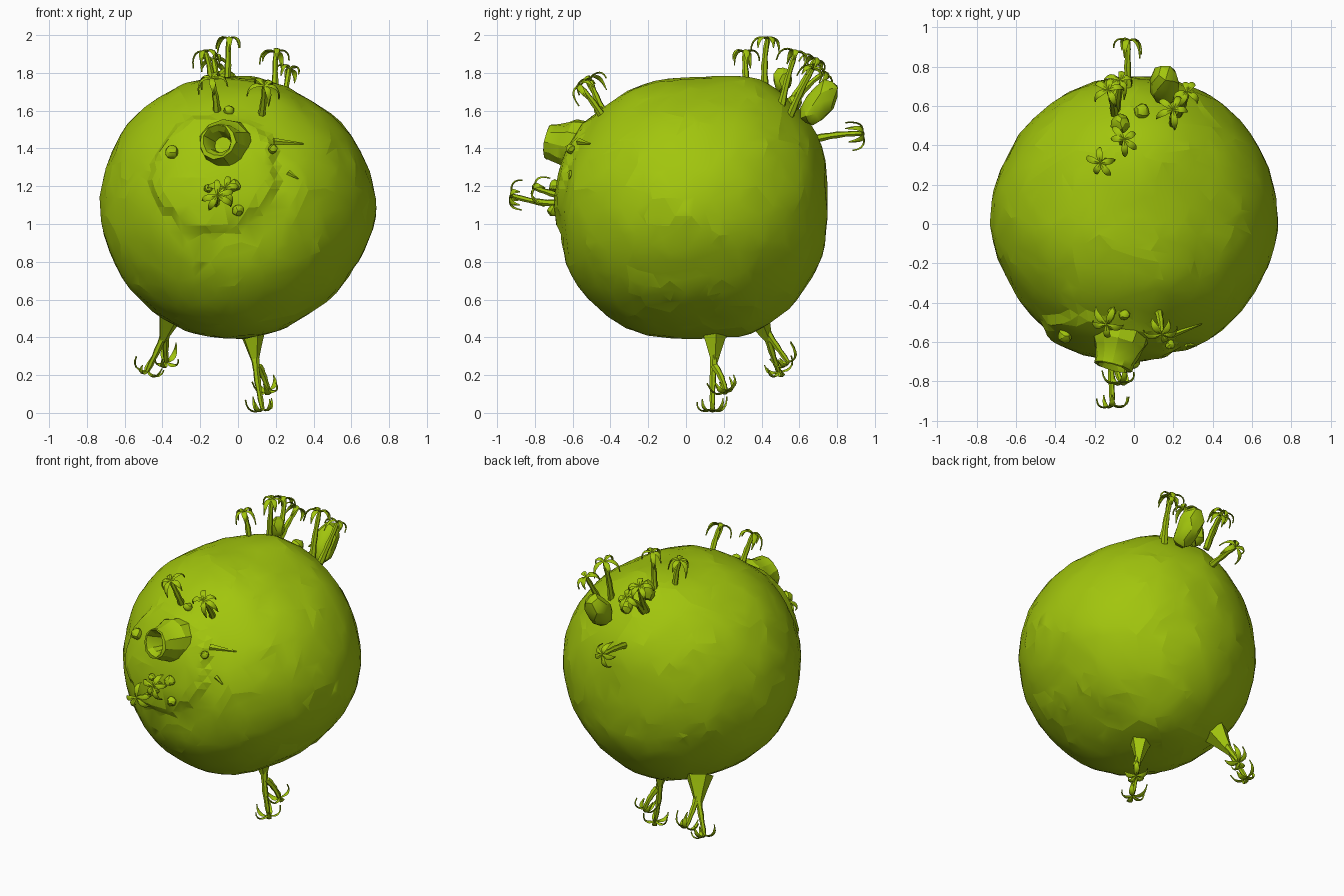
import bpy, bmesh, math, random
from mathutils import Vector, noise

random.seed(4)
if "Cube" in bpy.data.objects:
    bpy.data.objects.remove(bpy.data.objects["Cube"])

green = bpy.data.materials.new("leaf_green")
green.use_nodes = True
colour = (0.36, 0.56, 0.004, 1)
green.diffuse_color = colour
green.node_tree.nodes["Principled BSDF"].inputs["Base Color"].default_value = colour

CENTRE = Vector((0, 0.03, 1.09))
# radius of the body every 30 degrees around each upright and level outline
FRONT = [.73, .705, .68, .685, .72, .73, .73, .715, .71, .697, .675, .69]
SIDE = [.72, .77, .775, .685, .705, .705, .695, .735, .735, .697, .748, .745]
LEVEL = [.73, .73, .735, .72, .72, .715, .73, .712, .725, .70, .73, .72]
ISLAND = Vector((-0.13, -0.66, 0.2)).normalized()


def outline(radii, a, b):
    t = (math.degrees(math.atan2(b, a)) % 360) / 30
    i = int(t) % 12
    f = t - int(t)
    f = f * f * (3 - 2 * f)
    return radii[i] * (1 - f) + radii[(i + 1) % 12] * f


def radius(d):
    # blend the three outlines, the nearest counting most
    r = total = 0
    for radii, a, b, away in ((FRONT, d.x, d.z, d.y), (SIDE, d.y, d.z, d.x), (LEVEL, d.x, d.y, d.z)):
        w = 1 / (away * away + 0.03)
        r += w * outline(radii, a, b)
        total += w
    r = r / total + 0.006 * noise.noise(d * 4) + 0.007 * noise.noise(d * 9)
    # raised island with a stepped edge at the front
    edge = d.angle(ISLAND) + 0.05 * noise.noise(d * 6)
    return r + 0.028 * min(1, max(0, (0.5 - edge) / 0.06))


def on_surface(p, lift=0.0):
    d = (Vector(p) - CENTRE).normalized()
    return CENTRE + d * (radius(d) + lift)


def finish(name, bm, angle=25):
    bmesh.ops.recalc_face_normals(bm, faces=bm.faces)
    mesh = bpy.data.meshes.new(name)
    bm.to_mesh(mesh)
    bm.free()
    mesh.materials.append(green)
    ob = bpy.data.objects.new(name, mesh)
    bpy.context.collection.objects.link(ob)
    bpy.ops.object.select_all(action='DESELECT')
    ob.select_set(True)
    bpy.context.view_layer.objects.active = ob
    bpy.ops.object.shade_smooth_by_angle(angle=math.radians(angle))
    return ob


def frame(axis):
    axis = Vector(axis).normalized()
    side = axis.orthogonal().normalized()
    return axis, side, axis.cross(side)


def loft(bm, rings):
    rows = [[bm.verts.new(p) for p in ring] for ring in rings]
    n = len(rows[0])
    for a, b in zip(rows, rows[1:]):
        for i in range(n):
            j = (i + 1) % n
            bm.faces.new((a[i], a[j], b[j], b[i]))
    bm.faces.new(rows[0])
    bm.faces.new(rows[-1])


def ring(c, u, v, ru, rv, n):
    return [c + u * ru * math.cos(math.tau * i / n) + v * rv * math.sin(math.tau * i / n)
            for i in range(n)]


# Planet body, broken into uneven facets
bm = bmesh.new()
bmesh.ops.create_icosphere(bm, subdivisions=5, radius=1)
for v in bm.verts:
    d = v.co.normalized()
    v.co = CENTRE + d * radius(d)
body = finish("planet_body", bm, 6)
dec = body.modifiers.new("facets", 'DECIMATE')
dec.ratio = 0.4


# Palm: bent trunk with drooping pointed fronds
def palm(name, base, tip, fronds=5):
    base, tip = Vector(base), Vector(tip)
    axis, u, v = frame(tip - base)
    bend = u * random.uniform(-0.01, 0.01) + v * random.uniform(-0.01, 0.01)
    bm = bmesh.new()
    rings = []
    for i in range(7):
        t = i / 6
        c = base.lerp(tip, t) + bend * math.sin(math.pi * t)
        r = 0.02 - 0.009 * t + (0.003 if i % 2 else 0)
        rings.append(ring(c, u, v, r, r, 6))
    loft(bm, rings)
    start = random.random() * math.tau
    for k in range(fronds):
        a = start + math.tau * k / fronds + random.uniform(-0.3, 0.3)
        out = u * math.cos(a) + v * math.sin(a)
        wide = axis.cross(out)
        reach = random.uniform(0.062, 0.09)
        drop = random.uniform(0.035, 0.085)
        rings = []
        for i in range(7):
            t = i / 6
            c = tip + out * reach * math.sin(t * 1.6) + axis * (0.065 * t - (drop + 0.065) * t * t)
            w = 0.003 + 0.014 * math.sin(math.pi * t ** 0.8)
            normal = (axis * (1 - t) + out * t).normalized()
            rings.append(ring(c, wide, normal, w, 0.004 + 0.002 * (1 - t), 4))
        loft(bm, rings)
    finish(name, bm, 35)


PALMS = {
    "crown_palm_tall": ((-0.06, 0.42, 1.7), (-0.05, 0.43, 1.98)),
    "crown_palm_side": ((-0.14, 0.32, 1.7), (-0.17, 0.31, 1.91)),
    "crown_palm_rear": ((-0.1, 0.56, 1.65), (-0.13, 0.68, 1.87)),
    "crown_palm_low": ((-0.09, 0.58, 1.65), (-0.07, 0.73, 1.8)),
    "left_palm_tall": ((0.2, 0.5, 1.6), (0.2, 0.58, 1.91)),
    "left_palm_short": ((0.22, 0.55, 1.57), (0.27, 0.67, 1.82)),
    "back_palm": ((-0.03, 0.68, 1.45), (-0.03, 0.93, 1.48)),
    "brow_palm_left": ((0.12, -0.43, 1.55), (0.14, -0.56, 1.73)),
    "brow_palm_right": ((-0.11, -0.43, 1.58), (-0.14, -0.51, 1.77)),
    "front_palm_long": ((-0.12, -0.64, 1.11), (-0.11, -0.92, 1.15)),
    "front_palm_short": ((-0.09, -0.64, 1.14), (-0.07, -0.8, 1.19)),
    "bottom_palm_long": ((0.09, 0.15, 0.32), (0.13, 0.14, 0.02)),
    "bottom_palm_short": ((0.11, 0.15, 0.25), (0.16, 0.21, 0.12)),
    "low_palm_long": ((-0.38, 0.42, 0.44), (-0.48, 0.49, 0.22)),
    "low_palm_short": ((-0.38, 0.42, 0.44), (-0.38, 0.54, 0.27)),
}
for name, (base, tip) in PALMS.items():
    palm(name, base, tip)

# Hollow volcano, leaning and flared at the foot
bm = bmesh.new()
axis, u, v = frame((-0.27, -1, 0.2))
foot = Vector((-0.06, -0.55, 1.405))
profile = [(0, 0.15), (0.06, 0.135), (0.1, 0.115), (0.15, 0.1), (0.185, 0.097),
           (0.19, 0.08), (0.16, 0.062), (0.08, 0.045)]
rings = []
for h, r in profile:
    rough = [r * random.uniform(0.92, 1.08) for i in range(11)]
    rings.append([foot + axis * h + (p - foot).normalized() * q
                  for p, q in zip(ring(foot, u, v, 1, 1, 11), rough)])
loft(bm, rings)
finish("volcano", bm)


# Boulders: squashed lumps, stretched along one axis
def boulder(name, centre, size, stretch=1.0, axis=(0, 0, 1)):
    axis = Vector(axis).normalized()
    bm = bmesh.new()
    bmesh.ops.create_icosphere(bm, subdivisions=2, radius=size)
    for p in bm.verts:
        p.co += p.co * 0.25 * noise.noise(p.co * 1.3 / size + Vector(centre) * 9)
        p.co += axis * p.co.dot(axis) * (stretch - 1)
        p.co += Vector(centre)
    finish(name, bm)


boulder("large_boulder", (0.16, 0.7, 1.64), 0.08, 1.75, (0, 0.6, 0.8))
boulder("crown_boulder", (-0.07, 0.51, 1.76), 0.05, 1.4, (0, 0.2, 1))
PEBBLES = [(-0.34, -0.55, 1.37, 0.036), (0.18, -0.6, 1.39, 0.026), (-0.05, -0.48, 1.62, 0.028),
           (0, -0.7, 1.07, 0.03), (-0.02, -0.68, 1.2, 0.034), (-0.16, -0.7, 1.19, 0.022),
           (0.04, 0.59, 1.66, 0.04)]
for i, (x, y, z, s) in enumerate(PEBBLES):
    boulder(f"pebble_{i + 1}", on_surface((x, y, z), 0.01), s)


# Spikes and tapering roots
def spike(name, base, tip, wide, thin):
    base, tip = Vector(base), Vector(tip)
    axis = (tip - base).normalized()
    out = (base - CENTRE).normalized()
    u = axis.cross(out)
    u = u.normalized() if u.length > 0.3 else axis.orthogonal().normalized()
    v = axis.cross(u)
    bm = bmesh.new()
    loft(bm, [ring(base.lerp(tip, t), u, v, wide * s, thin * s, 5)
              for t, s in ((0, 1), (0.45, 0.62), (1, 0.22))])
    finish(name, bm, 20)


spike("bottom_root", (0.07, 0.15, 0.46), (0.09, 0.15, 0.27), 0.085, 0.085)
spike("low_root", (-0.35, 0.36, 0.54), (-0.4, 0.44, 0.38), 0.09, 0.08)
spike("front_fin", on_surface((0.19, -0.57, 1.44), 0.005), on_surface((0.34, -0.5, 1.42), 0.01), 0.02, 0.015)
spike("front_thorn", on_surface((0.26, -0.6, 1.27)), on_surface((0.3, -0.58, 1.23), 0.015), 0.015, 0.015)
